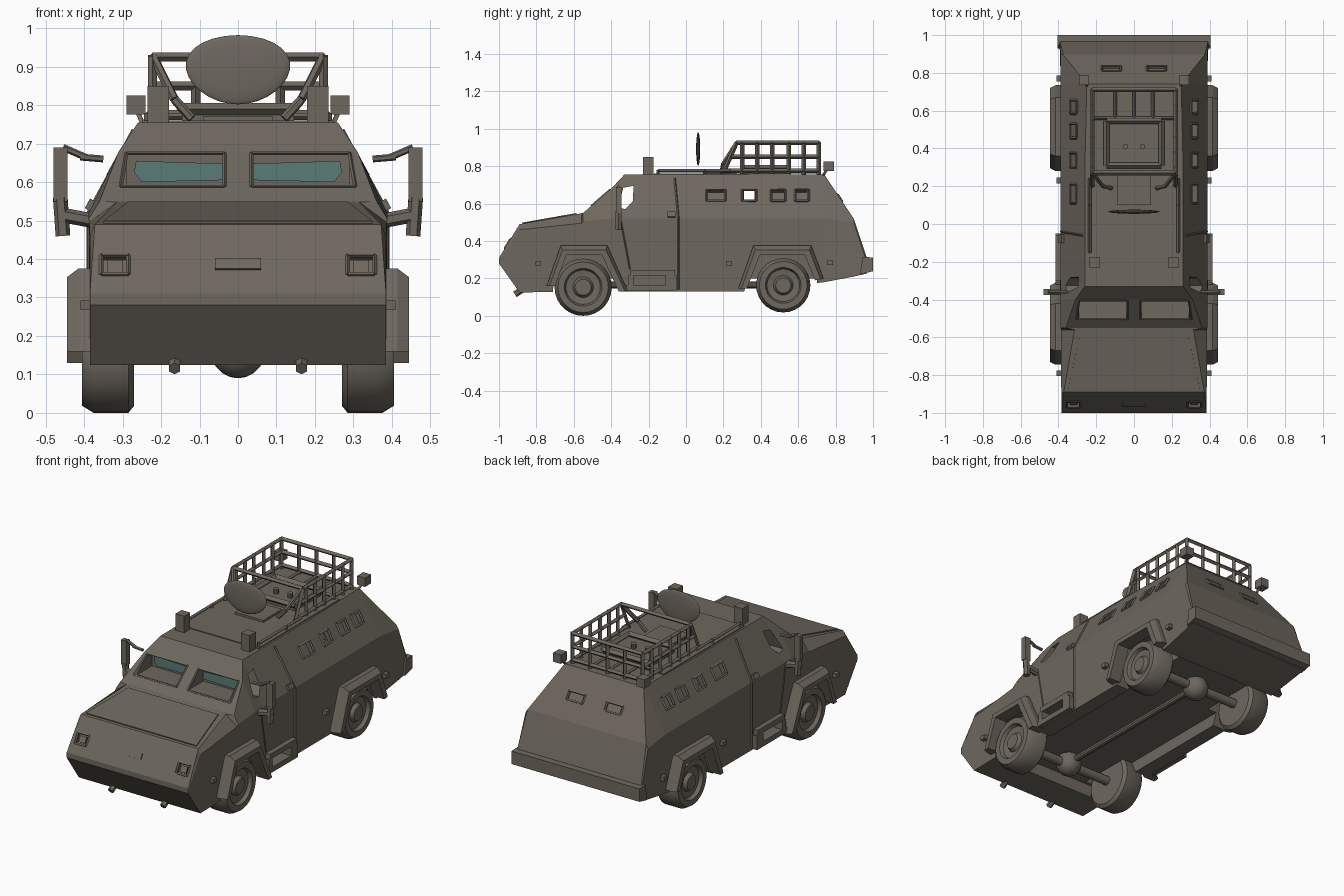
import bpy, bmesh, math
from mathutils import Vector, Matrix

if "Cube" in bpy.data.objects:
    bpy.data.objects.remove(bpy.data.objects["Cube"])

def material(name, rgb):
    m = bpy.data.materials.new(name)
    m.diffuse_color = (*rgb, 1)
    m.use_nodes = True
    m.node_tree.nodes["Principled BSDF"].inputs["Base Color"].default_value = m.diffuse_color
    return m

PAINT = material("drab_paint", (0.155, 0.137, 0.111))
GLASS = material("teal_glass", (0.10, 0.20, 0.185))

def finish(name, bm, mat=PAINT, smooth=False):
    bmesh.ops.recalc_face_normals(bm, faces=bm.faces)
    me = bpy.data.meshes.new(name)
    bm.to_mesh(me)
    bm.free()
    ob = bpy.data.objects.new(name, me)
    bpy.context.collection.objects.link(ob)
    if mat:
        me.materials.append(mat)
    if smooth:
        bpy.ops.object.select_all(action='DESELECT')
        ob.select_set(True)
        bpy.context.view_layer.objects.active = ob
        bpy.ops.object.shade_smooth_by_angle(angle=math.radians(35))
    return ob

def loft(name, rings, mat=PAINT):
    bm = bmesh.new()
    vs = [[bm.verts.new(p) for p in r] for r in rings]
    n = len(vs[0])
    for a, b in zip(vs, vs[1:]):
        for i in range(n):
            bm.faces.new((a[i], a[(i + 1) % n], b[(i + 1) % n], b[i]))
    bm.faces.new(vs[0])
    bm.faces.new(vs[-1])
    return finish(name, bm, mat)

def prism(name, yz, x0, x1, mat=PAINT):
    return loft(name, [[(x, y, z) for y, z in yz] for x in (x0, x1)], mat)

def box(name, x, y, z, mat=PAINT):
    return prism(name, [(y[0], z[0]), (y[1], z[0]), (y[1], z[1]), (y[0], z[1])], x[0], x[1], mat)

def plate(name, pts, lo, hi, mat=PAINT):
    """Polygon on the hull, thickened from lo to hi along its outward normal."""
    p = [Vector(q) for q in pts]
    n = (p[1] - p[0]).cross(p[2] - p[0]).normalized()
    if n.dot(sum(p, Vector()) / len(p) - Vector((0, 0, 0.35))) < 0:
        n = -n
    return loft(name, [[q + n * d for q in p] for d in (lo, hi)], mat)

def rods(name, segs, r, sides=4):
    bm = bmesh.new()
    for p, q in segs:
        p, q = Vector(p), Vector(q)
        d = q - p
        m = Matrix.Translation((p + q) / 2) @ d.to_track_quat('Z', 'Y').to_matrix().to_4x4()
        bmesh.ops.create_cone(bm, cap_ends=True, segments=sides, radius1=r, radius2=r,
                              depth=d.length, matrix=m)
    return finish(name, bm, smooth=sides > 6)

def outline(pts):
    return list(zip(pts, pts[1:] + pts[:1]))

# Surface positions on the hull
def side_x(z):
    return 0.388 if z < 0.52 else 0.388 - 0.128 * (z - 0.52) / 0.235
def side_quad(s, y0, y1, z0, z1):
    return [(s * side_x(z), y, z) for y, z in ((y0, z0), (y1, z0), (y1, z1), (y0, z1))]
def nose_quad(x0, x1, z0, z1):
    return [(x, -1 + (z - 0.31) * 0.611, z) for x, z in ((x0, z0), (x1, z0), (x1, z1), (x0, z1))]
def screen_quad(s, x0, x1, x2, z0, z1):
    return [(s * x, -0.55 + (z - 0.55) * 1.154, z) for x, z in ((x0, z0), (x1, z0), (x2, z1), (x0, z1))]
def rear_quad(x0, x1, z0, z1):
    return [(x, 0.74 + (0.755 - z) * 0.667, z) for x, z in ((x0, z0), (x1, z0), (x1, z1), (x0, z1))]

# Armoured hull: y, bottom (w, z), belt (w, z), top (w, z)
sections = [(-1.0, .385, .28, .385, .295, .385, .31), (-.89, .385, .125, .385, .46, .372, .49),
            (-.56, .385, .13, .387, .495, .315, .548), (-.55, .385, .13, .388, .505, .36, .55),
            (-.40, .385, .13, .388, .52, .31, .68), (-.33, .385, .13, .388, .52, .26, .755),
            (.30, .385, .13, .388, .52, .26, .755), (.74, .385, .18, .388, .52, .25, .755),
            (.897, .392, .21, .388, .50, .375, .52), (.965, .395, .225, .395, .29, .392, .315)]
hull = loft("hull", [[(-wt, y, zt), (-wm, y, zm), (-wb, y, zb), (wb, y, zb), (wm, y, zm), (wt, y, zt)]
                     for y, wb, zb, wm, zm, wt, zt in sections], None)

# Cutters for wheel wells, belly, footholds, windows and lamps
cuts = [box("belly_cut", (-.30, .30), (-.71, .70), (0, .2), None),
        box("window_tunnel", (-.6, .6), (.31, .365), (.615, .67), None),
        prism("door_window_cut", [(-.365, .58), (-.335, .685), (-.28, .695), (-.285, .61), (-.325, .57)], -.6, .6, None)]
side_windows = [(.11, .21), (.30, .375), (.455, .53), (.585, .655)]
wells = [[(-.71, .05), (-.71, .15), (-.65, .335), (-.44, .335), (-.345, .13), (-.345, .05)],
         [(.31, .05), (.31, .13), (.385, .335), (.645, .335), (.70, .19), (.70, .05)]]
for s in (1, -1):
    cuts += [prism("well_cut", p, s * .24, s * .6, None) for p in wells]
    cuts.append(box("foothold_cut", (s * .335, s * .6), (-.28, -.11), (.165, .215), None))
    for a, b in side_windows:
        cuts.append(plate("window_cut", side_quad(s, a, b, .615, .675), -.03, .04, None))
    cuts.append(prism("screen_cut", [(-.56, .588), (-.365, .588), (-.365, .674), (-.44, .674)], s * .035, s * .29, None))
    cuts.append(plate("lamp_cut", nose_quad(s * .285, s * .355, .36, .41), -.025, .03, None))
    cuts.append(plate("rear_window_cut", rear_quad(s * .07, s * .17, .61, .65), -.015, .03, None))
for c in cuts:
    m = hull.modifiers.new("cut", 'BOOLEAN')
    m.operation, m.solver, m.object = 'DIFFERENCE', 'EXACT', c
bpy.context.view_layer.update()
cut_mesh = bpy.data.meshes.new_from_object(hull.evaluated_get(bpy.context.evaluated_depsgraph_get()))
hull.modifiers.clear()
hull.data = cut_mesh
cut_mesh.materials.clear()
cut_mesh.materials.append(PAINT)
for c in cuts:
    bpy.data.objects.remove(c)

# Bonnet panel, nose plate, rear bumper
plate("bonnet_panel", [(-.35, -.875, .4926), (.35, -.875, .4926), (.285, -.585, .5436), (-.285, -.585, .5436)], 0, .006)
plate("nose_plate", nose_quad(-.06, .06, .372, .40), 0, .006)
prism("rear_bumper", [(.93, .222), (1.0, .238), (1.0, .312), (.945, .315)], -.405, .405)

# Wheels turned from a profile
def wheel(name, s, y, z, r):
    prof = [(.27, 0), (.27, .88), (.285, 1), (.375, 1), (.405, .88), (.405, .66), (.385, .6),
            (.38, .36), (.40, .28), (.40, 0)]
    bm = bmesh.new()
    vs = [bm.verts.new((s * x, y, z + k * r)) for x, k in prof]
    es = [bm.edges.new(e) for e in zip(vs, vs[1:])]
    bmesh.ops.spin(bm, geom=vs + es, cent=(0, y, z), axis=(1, 0, 0), angle=2 * math.pi, steps=28)
    bmesh.ops.remove_doubles(bm, verts=bm.verts, dist=1e-4)
    return finish(name, bm, smooth=True)

# Flare: arch band with a chamfered outer rim
def flare(name, s, outer, inner):
    cy, cz = sum(p[0] for p in outer) / 4, .15
    rim = [(cy + (y - cy) * .93, cz + (z - cz) * .9) for y, z in outer]
    loft(name, [[(s * x, y, z) for y, z in o + inner]
                for x, o in ((.37, outer), (.415, outer), (.445, rim))])

for s, side in ((1, "left"), (-1, "right")):
    wheel("front_wheel_" + side, s, -.55, .153, .153)
    wheel("rear_wheel_" + side, s, .52, .163, .145)
    flare("front_flare_" + side, s, [(-.745, .16), (-.67, .375), (-.42, .375), (-.31, .13)],
          [(-.36, .13), (-.45, .325), (-.64, .325), (-.70, .16)])
    flare("rear_flare_" + side, s, [(.28, .145), (.36, .375), (.67, .375), (.735, .2)],
          [(.69, .19), (.635, .325), (.395, .325), (.325, .145)])
    # Step box with an open foothold
    X = (s * .37, s * .415)
    box("step_base_" + side, X, (-.32, -.05), (.135, .165))
    box("step_top_" + side, X, (-.30, -.06), (.215, .245))
    box("step_front_" + side, X, (-.31, -.28), (.165, .215))
    box("step_rear_" + side, X, (-.11, -.05), (.165, .215))
    # Window frames, door seams, handle and side markers
    for a, b in side_windows:
        rods("window_frame_" + side, outline(side_quad(s, a, b, .615, .675)), .007)
    door = [(s * side_x(z), y, z) for y, z in ((-.04, .14), (-.04, .52), (-.06, .735))]
    rods("door_seam_" + side, list(zip(door, door[1:])), .006)
    rods("door_front_seam_" + side, [((s * .387, -.30, .25), (s * .387, -.35, .52))], .004)
    plate("door_handle_" + side, side_quad(s, -.10, -.055, .525, .55), 0, .015)
    for y, z in ((-.79, .28), (.77, .285), (.23, .28)):
        box("side_marker_" + side, (s * .38, s * .41), (y - .015, y + .015), (z - .012, z + .012))
    # Windscreen glass set deep under the brow, with a thin frame
    loft("windscreen_glass_" + side, [[(s * .04, y, .605), (s * .25, y, .60), (s * .27, y, .625),
                                       (s * .265, y, .655), (s * .04, y, .648)] for y in (-.375, -.37)], GLASS)
    rods("windscreen_frame_" + side, outline(screen_quad(s, .035, .305, .29, .588, .675)), .005)
    # Headlamps and rear window frames
    rods("headlamp_frame_" + side, outline(nose_quad(s * .285, s * .355, .36, .41)), .006)
    plate("headlamp_" + side, nose_quad(s * .30, s * .34, .37, .40), -.025, -.006)
    rods("rear_window_frame_" + side, outline(rear_quad(s * .07, s * .17, .61, .65)), .006)
    # Mirror with upper arm and lower bracket
    prism("mirror_" + side, [(-.375, .55), (-.345, .55), (-.345, .69), (-.375, .69)], s * .443, s * .48)
    rods("mirror_arm_" + side, [((s * .35, -.36, .66), (s * .41, -.36, .665)),
                                ((s * .39, -.36, .662), (s * .455, -.36, .69))], .009, 6)
    rods("mirror_bracket_" + side, [((s * .38, -.36, .50), (s * .46, -.36, .515)),
                                    ((s * .455, -.36, .46), (s * .462, -.36, .56))], .019, 6)
    # Tow hook, roof beacon, rear work lamp
    rods("tow_hook_" + side, [((s * .165, -.86, .15), (s * .165, -.915, .115))], .017, 6)
    box("roof_beacon_" + side, (s * .18, s * .235), (-.23, -.175), (.75, .85))
    box("work_lamp_" + side, (s * .24, s * .29), (.735, .79), (.775, .825))
    rods("work_lamp_stalk_" + side, [((s * .245, .73, .745), (s * .262, .755, .785))], .008)
    # Roof rail and curved rack brace
    rods("roof_rail_" + side, [((s * .235, -.15, .775), (s * .235, .24, .775)),
                               ((s * .235, -.15, .75), (s * .235, -.15, .78)),
                               ((s * .235, .1, .75), (s * .235, .1, .78))], .009)
    rods("rack_brace_" + side, [((s * .12, .19, .765), (s * .165, .20, .815)),
                                ((s * .165, .20, .815), (s * .22, .27, .925))], .012, 6)

# Roof rack
W, Y0, Y1 = .222, .27, .71
bars = []
for z, y0 in ((.925, Y0), (.85, .235), (.775, .2)):
    bars += [((W, y0, z), (W, Y1, z)), ((-W, y0, z), (-W, Y1, z)), ((-W, Y1, z), (W, Y1, z))]
bars.append(((-W, Y0, .925), (W, Y0, .925)))
for s in (1, -1):
    bars.append(((s * W, .2, .765), (s * W, Y0, .925)))
    bars += [((s * W, y, .75), (s * W, y, .93)) for y in (.30, .38, .46, .55, .63, Y1)]
bars += [((x, Y1, .75), (x, Y1, .925)) for x in (-.11, 0, .11)]
rods("roof_rack", bars, .012)
rods("rack_floor_bars", [((x, .56, .77), (x, Y1, .77)) for x in (-.1, 0, .1)]
     + [((-W, .56, .77), (W, .56, .77))], .009)

# Roof hatches and equipment box
box("roof_panel", (-.25, .25), (-.17, .56), (.75, .76))
box("equipment_base", (-.145, .145), (.31, .545), (.755, .775))
rods("equipment_rim", outline([(-.145, .31, .79), (.145, .31, .79), (.145, .545, .79), (-.145, .545, .79)]), .016)
rods("equipment_knobs", [((x, .41, .77), (x, .41, .80)) for x in (-.045, .045)], .015, 10)
box("front_hatch", (-.09, .09), (.10, .27), (.755, .772))

# Dish antenna: shallow egg-shaped disc
bm = bmesh.new()
bmesh.ops.create_uvsphere(bm, u_segments=28, v_segments=14, radius=1)
for v in bm.verts:
    x, y, z = v.co
    v.co = (x * .135 * (1 + .12 * z), .065 + y * .011, .892 + z * .09)
finish("dish_antenna", bm, smooth=True)

# Running gear
rods("axles", [((-.28, -.55, .153), (.28, -.55, .153)), ((-.28, .52, .163), (.28, .52, .163))], .026, 12)
rods("drive_shaft", [((0, -.55, .165), (0, .52, .165))], .018, 10)
for name, y in (("front_differential", -.55), ("rear_differential", .52)):
    bm = bmesh.new()
    bmesh.ops.create_uvsphere(bm, u_segments=16, v_segments=10, radius=.07,
                              matrix=Matrix.Translation((0, y, .16)))
    finish(name, bm, smooth=True)
